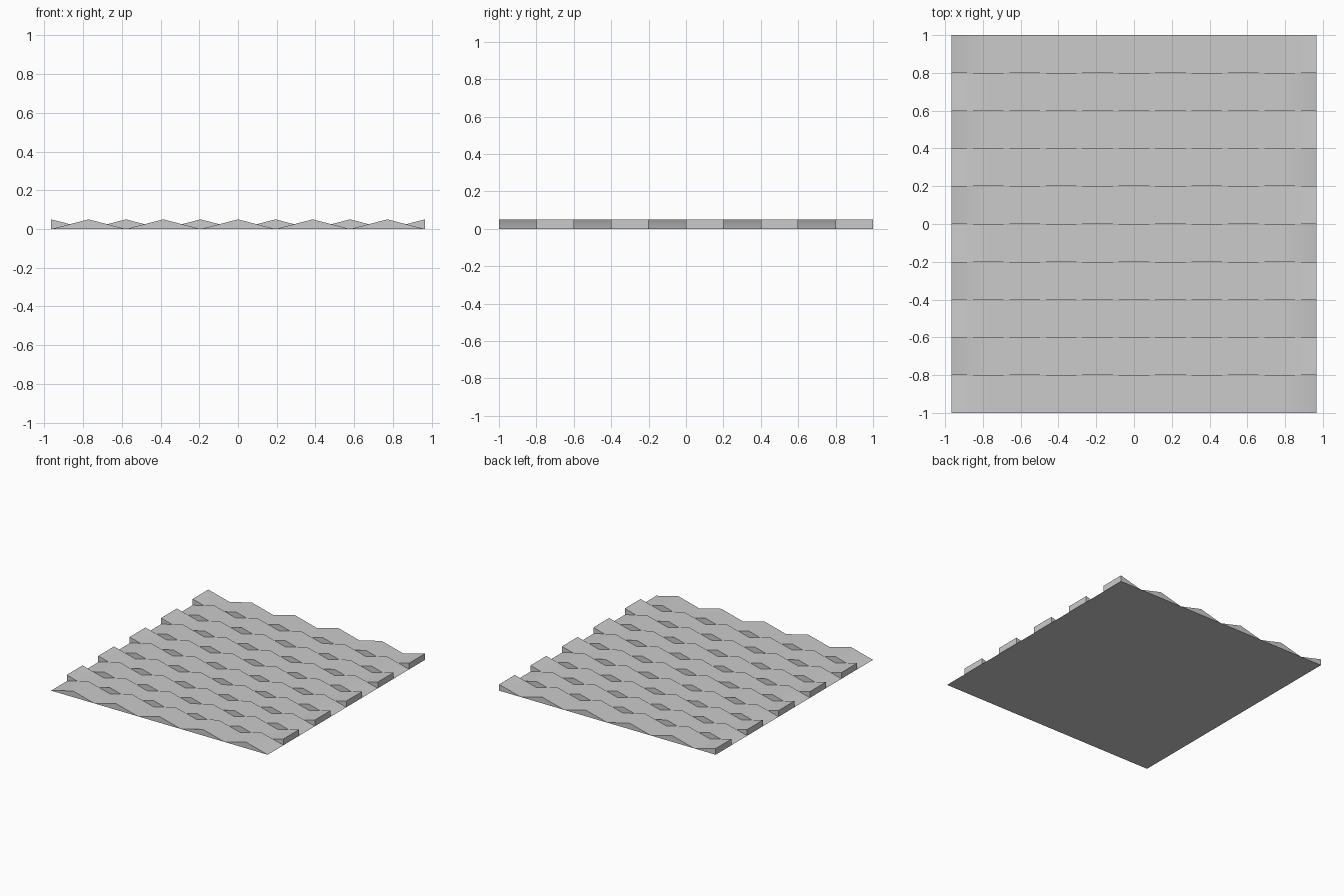
import bpy
import bmesh
from mathutils import Vector

cube = bpy.data.objects.get("Cube")
if cube:
    bpy.data.objects.remove(cube, do_unlink=True)

HALF_X, HEIGHT = 0.965, 0.05
ROWS, STEPS = 10, 10
DX, DY = 2 * HALF_X / STEPS, 2.0 / ROWS

grey = bpy.data.materials.new("light_grey")
grey.use_nodes = True
colour = (0.6, 0.6, 0.6, 1)
grey.diffuse_color = colour
grey.node_tree.nodes["Principled BSDF"].inputs["Base Color"].default_value = colour

bm = bmesh.new()


def add_face(points, facing):
    """Add a face whose normal points along the given direction."""
    face = bm.faces.new([bm.verts.new(p) for p in points])
    face.normal_update()
    if face.normal.dot(Vector(facing)) < 0:
        face.normal_flip()


def x_at(k):
    return -HALF_X + min(max(k, 0), STEPS) * DX


def height(row, k):
    return HEIGHT if (row + k) % 2 else 0.0


# Zigzag roof of each row, neighbouring rows shifted by half a wave
for row in range(ROWS):
    y0, y1 = -1 + row * DY, -1 + (row + 1) * DY
    for k in range(STEPS):
        xa, xb = x_at(k), x_at(k + 1)
        za, zb = height(row, k), height(row, k + 1)
        add_face([(xa, y0, za), (xb, y0, zb), (xb, y1, zb), (xa, y1, za)], (0, 0, 1))
    # Upright side walls where a ridge meets the edge
    for k, side in ((0, -1), (STEPS, 1)):
        if height(row, k):
            x = x_at(k)
            add_face([(x, y0, 0), (x, y1, 0), (x, y1, HEIGHT), (x, y0, HEIGHT)], (side, 0, 0))

# Diamond walls between neighbouring rows
for row in range(1, ROWS):
    y = -1 + row * DY
    for k in range(STEPS + 1):
        facing = (0, -1 if height(row, k) else 1, 0)
        points = [(x_at(k), y, 0), (x_at(k), y, HEIGHT)]
        if k < STEPS:
            points.insert(1, (x_at(k + 0.5), y, HEIGHT / 2))
        if k > 0:
            points.append((x_at(k - 0.5), y, HEIGHT / 2))
        add_face(points, facing)

# Triangular gables on the front and back
for row, y, side in ((0, -1, -1), (ROWS - 1, 1, 1)):
    for k in range(STEPS + 1):
        if height(row, k):
            base = [(x_at(k - 1), y, 0), (x_at(k + 1), y, 0)]
            add_face(base + [(x_at(k), y, HEIGHT)], (0, side, 0))

# Flat underside
add_face([(-HALF_X, -1, 0), (HALF_X, -1, 0), (HALF_X, 1, 0), (-HALF_X, 1, 0)], (0, 0, -1))

bmesh.ops.remove_doubles(bm, verts=bm.verts[:], dist=0.0001)
mesh = bpy.data.meshes.new("ridged_panel")
bm.to_mesh(mesh)
bm.free()
mesh.materials.append(grey)
panel = bpy.data.objects.new("ridged_panel", mesh)
bpy.context.collection.objects.link(panel)

# Soft ridges, crisp walls
bpy.ops.object.select_all(action="DESELECT")
panel.select_set(True)
bpy.context.view_layer.objects.active = panel
bpy.ops.object.shade_smooth_by_angle(angle=0.56)
